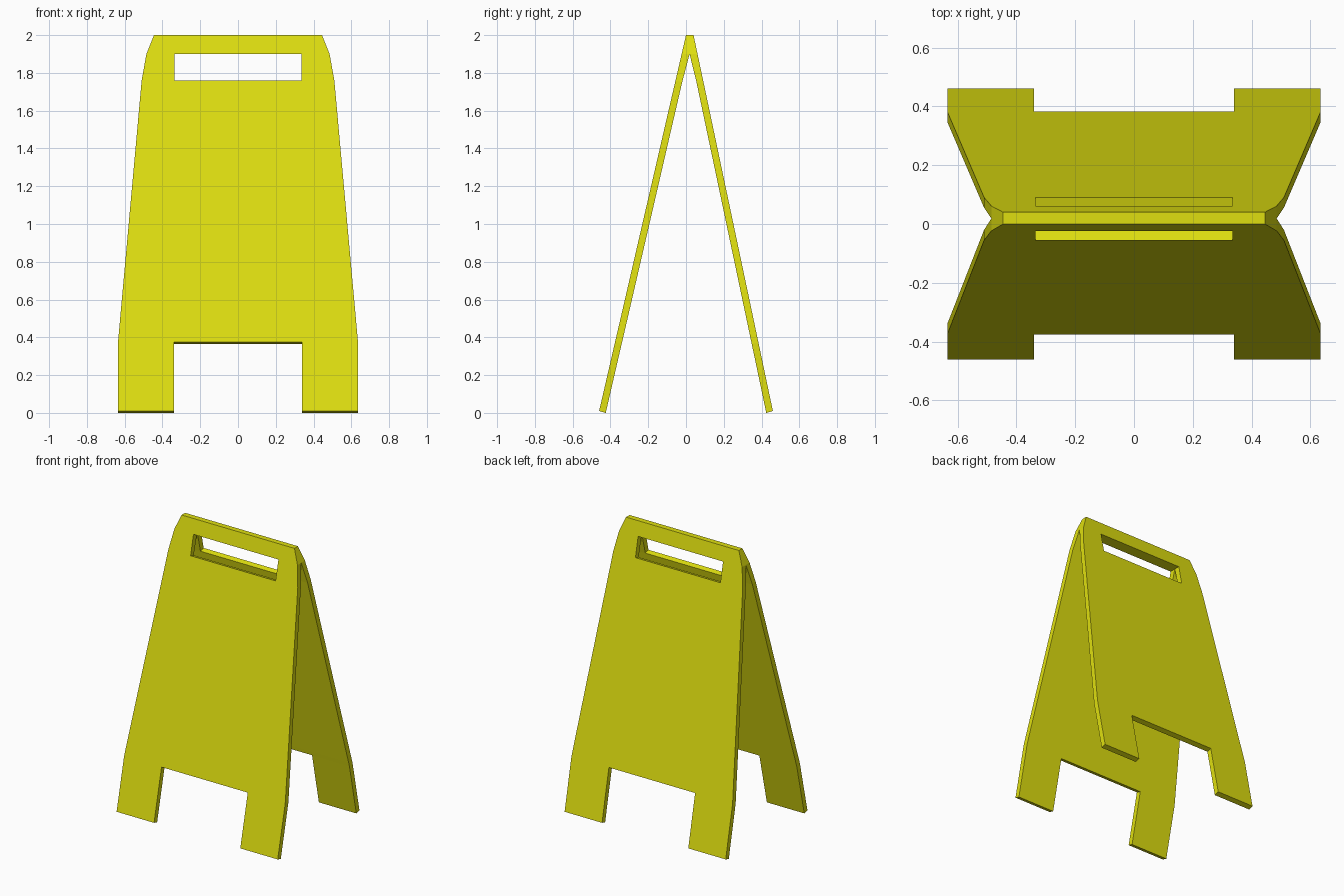
import bpy
import bmesh

cube = bpy.data.objects.get("Cube")
if cube:
    bpy.data.objects.remove(cube, do_unlink=True)

# Yellow plastic
yellow = bpy.data.materials.new("yellow_plastic")
yellow.use_nodes = True
color = (0.74, 0.74, 0.005, 1)
yellow.diffuse_color = color
yellow.node_tree.nodes["Principled BSDF"].inputs["Base Color"].default_value = color

# Panel outline: height, outer half width, half width of the leg gap or handle slot
LEVELS = [(0.01, 0.635, 0.34), (0.375, 0.635, 0.34), (0.4, 0.633, 0.34),
          (1.76, 0.51, 0.335), (1.9, 0.485, 0.335), (2.0, 0.445, 0.335)]
OPENINGS = {(0, 1), (3, 1)}      # leg gap and handle slot, as (row, column)
FOOT_Y, THICK, DROP = 0.46, 0.035, 0.01
HINGE_ROW = 4                    # the panels are joined from this level up
RIDGE = {-1: 0.0, 1: 0.04}       # outer y at the top of each panel

bm = bmesh.new()
verts = {}


def outer_y(side, z):
    t = (z - LEVELS[0][0]) / (LEVELS[-1][0] - LEVELS[0][0])
    return side * FOOT_Y * (1 - t) + RIDGE[side] * t


def point(side, row, col, inner):
    """Shared vertex of a panel grid, on its outer or inner skin."""
    z, wide, gap = LEVELS[row]
    x = (-wide, -gap, gap, wide)[col]
    y = outer_y(side, z)
    if inner and row >= HINGE_ROW:
        y = (outer_y(-1, z) + outer_y(1, z)) / 2
    elif inner:
        y, z = y - side * THICK, z - DROP
    key = (round(x, 4), round(y, 4), round(z, 4))
    if key not in verts:
        verts[key] = bm.verts.new(key)
    return verts[key]


# Both panels as blocks; a face shared by two blocks is internal and dropped
faces = {}
for side in (-1, 1):
    for row in range(len(LEVELS) - 1):
        for col in range(3):
            if (row, col) in OPENINGS:
                continue
            ring = [(row, col), (row, col + 1), (row + 1, col + 1), (row + 1, col)]
            out = [point(side, r, c, False) for r, c in ring]
            inn = [point(side, r, c, True) for r, c in ring]
            quads = [out, inn[::-1]]
            for i in range(4):
                j = (i + 1) % 4
                quads.append([out[i], inn[i], inn[j], out[j]])
            for quad in quads:
                key = frozenset(quad)
                if key in faces:
                    del faces[key]
                else:
                    faces[key] = quad

for quad in faces.values():
    bm.faces.new(quad)
loose = [v for v in bm.verts if not v.link_faces]
bmesh.ops.delete(bm, geom=loose, context='VERTS')
bmesh.ops.recalc_face_normals(bm, faces=bm.faces[:])

# Folding floor sign
mesh = bpy.data.meshes.new("folding_floor_sign")
bm.to_mesh(mesh)
bm.free()
mesh.materials.append(yellow)
sign = bpy.data.objects.new("folding_floor_sign", mesh)
bpy.context.collection.objects.link(sign)
